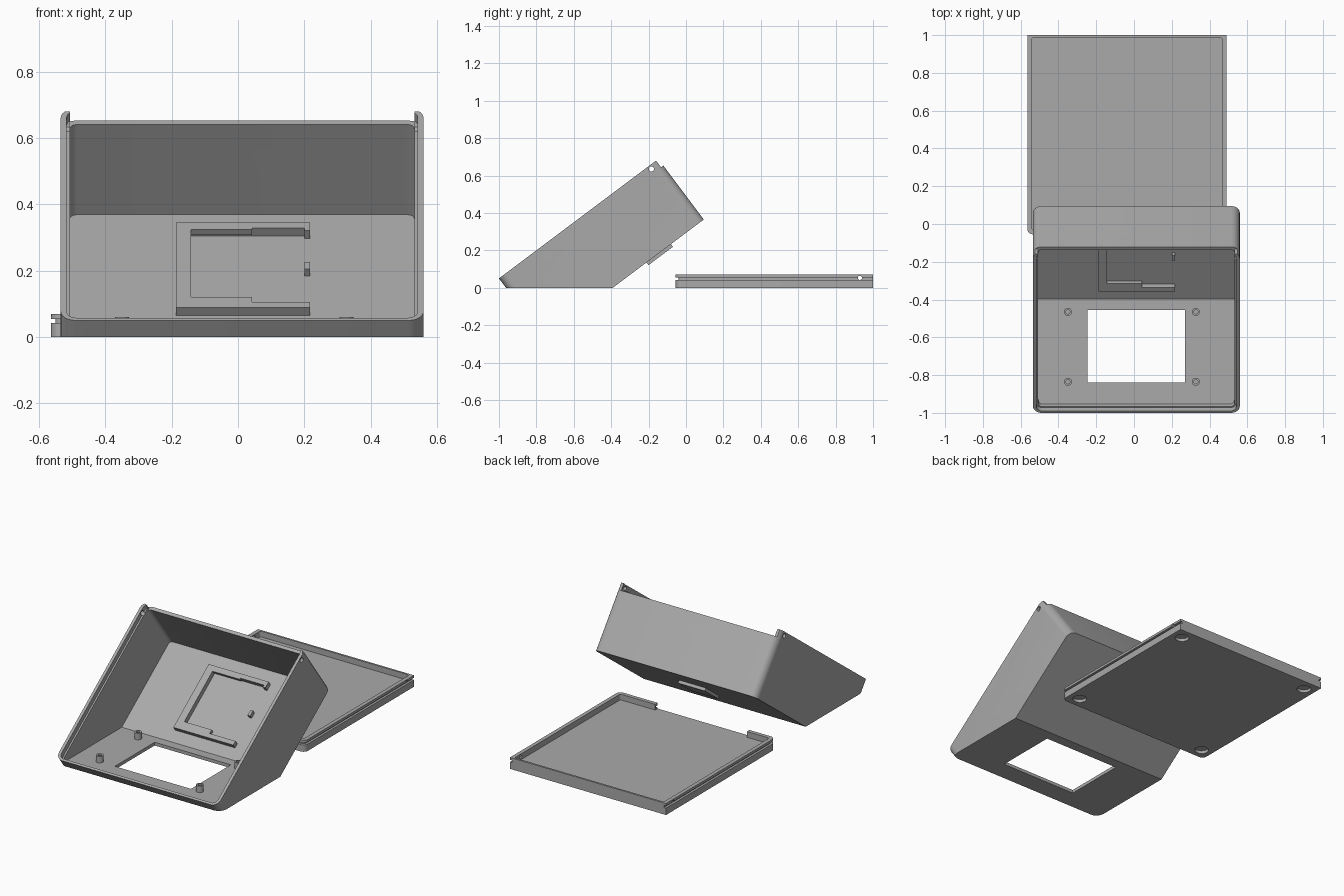
import bpy, bmesh, math
from mathutils import Matrix, Vector

if "Cube" in bpy.data.objects:
    bpy.data.objects.remove(bpy.data.objects["Cube"])

grey = bpy.data.materials.new("grey plastic")
grey.use_nodes = True
GREY = (0.4, 0.4, 0.4, 1)
grey.diffuse_color = GREY
grey.node_tree.nodes["Principled BSDF"].inputs["Base Color"].default_value = GREY

# Tilted frame of the case: x, u along the sloped panel, n out of it
CX = 0.0125
TILT = Matrix(((1, 0, 0, CX), (0, .8, -.6, .095), (0, .6, .8, .365), (0, 0, 0, 1)))
FLAT = Matrix.Identity(4)
# Frame for cutters that run along the panel (x, n, -u)
ALONG = TILT @ Matrix.Rotation(math.pi / 2, 4, "X")
SIDEWAYS = Matrix.Rotation(math.pi / 2, 4, "Y")


def prism(name, x, y, z, r=0.0, frame=FLAT, floor=None, steps=6):
    """Rounded-corner box given by (min, max) pairs, optionally trimmed at a floor height."""
    pts = []
    for i, (cx, cy) in enumerate(((x[1] - r, y[1] - r), (x[0] + r, y[1] - r),
                                  (x[0] + r, y[0] + r), (x[1] - r, y[0] + r))):
        for k in range(steps + 1 if r else 1):
            a = math.pi / 2 * (i + k / steps)
            pts.append((cx + r * math.cos(a), cy + r * math.sin(a), z[0]))
    bm = bmesh.new()
    base = bm.faces.new([bm.verts.new(p) for p in pts])
    top = bmesh.ops.extrude_face_region(bm, geom=[base])["geom"]
    bmesh.ops.translate(bm, vec=(0, 0, z[1] - z[0]),
                        verts=[v for v in top if isinstance(v, bmesh.types.BMVert)])
    bm.transform(frame)
    if floor is not None:
        bmesh.ops.bisect_plane(bm, geom=bm.verts[:] + bm.edges[:] + bm.faces[:],
                               plane_co=(0, 0, floor), plane_no=(0, 0, 1), clear_inner=True)
        bmesh.ops.holes_fill(bm, edges=[e for e in bm.edges if e.is_boundary])
    bmesh.ops.recalc_face_normals(bm, faces=bm.faces)
    mesh = bpy.data.meshes.new(name)
    bm.to_mesh(mesh)
    bm.free()
    mesh.materials.append(grey)
    obj = bpy.data.objects.new(name, mesh)
    bpy.context.collection.objects.link(obj)
    return obj


def disc(name, x, y, z, r, frame=FLAT):
    return prism(name, (x - r, x + r), (y - r, y + r), z, r * .999, frame)


def combine(obj, other, operation="DIFFERENCE"):
    mod = obj.modifiers.new("combine", "BOOLEAN")
    mod.operation, mod.solver, mod.object = operation, "EXACT", other
    bpy.context.view_layer.objects.active = obj
    bpy.ops.object.modifier_apply(modifier=mod.name)
    bpy.data.objects.remove(other)


def smooth(obj):
    bpy.ops.object.select_all(action="DESELECT")
    obj.select_set(True)
    bpy.context.view_layer.objects.active = obj
    bpy.ops.object.shade_smooth_by_angle(angle=math.radians(30))


# Case shell: tilted rounded box trimmed flat underneath, hollowed out
W, L, H = .5475, 1.065, .405
case = prism("case", (-W, W), (-L, 0), (0, H), .045, TILT, floor=0)
combine(case, prism("hollow", (-W + .028, W - .028), (-L + .02, -.02), (.02, .6), .02, TILT, floor=.02))
# Rebate around the open rim, for the lid rail
combine(case, prism("rebate", (-W + .018, W - .018), (-L + .013, -.013), (H - .03, .6), .03, TILT))
# Lowered back edge leaving two ears
combine(case, prism("back_step", (-.7, .7), (-.015, .1), (.36, .6), 0, TILT))
combine(case, prism("back_gap", (-W + .028, W - .028), (-.06, .1), (.36, .6), 0, TILT))
# Screen window, cable slot and ear holes
combine(case, prism("window", (-.245, .27), (-.84, -.455), (-.1, .1)))
combine(case, prism("slot", (-.043, .047), (.294, .339), (-.1, .1), .0224, ALONG))
combine(case, disc("ear_hole", -.635, -.185, (-1, 1), .014, SIDEWAYS))
smooth(case)

# Screw posts beside the window
for px in (-.35, .327):
    for py in (-.835, -.465):
        post = disc("screw_post", px, py, (.015, .06), .021)
        combine(post, disc("bore", px, py, (.03, .1), .011))
        smooth(post)

# Board holder on the inner slope
for name, x, u, n in (
        ("holder_upper_rail", (-.2, .205), (-.127, -.1), (.015, .05)),
        ("holder_lower_rail", (-.2, .205), (-.527, -.5), (.015, .05)),
        ("holder_side_rail", (-.2, -.155), (-.527, -.1), (.015, .05)),
        ("holder_upper_lip", (-.17, .03), (-.135, -.11), (.03, .05)),
        ("holder_lower_lip", (-.17, .03), (-.51, -.475), (.03, .05)),
        ("holder_upper_stop", (.188, .205), (-.14, -.12), (.015, .05)),
        ("holder_peg", (.188, .205), (-.327, -.292), (.015, .045)),
        ("outer_plate", (-.09, .09), (-.383, -.219), (-.018, .005))):
    prism(name, x, u, n, 0, TILT)

# Lid: slab, narrow neck and wider rail, hollowed into a tray
X0, X1, Y0, Y1 = -.565, .49, -.055, 1.0
lid = prism("lid", (X0, X1), (Y0, Y1 + .05), (0, .07), .03)
groove = prism("groove", (X0 - .1, X1 + .1), (Y0 - .1, Y1 + .2), (.042, .055))
combine(groove, prism("neck", (X0 + .014, X1 - .014), (Y0 + .014, Y1 + .3), (0, .1), .02))
combine(lid, groove)
combine(lid, prism("end_trim", (-1, 1), (Y1, 2), (-1, 1)))
combine(lid, prism("tray", (X0 + .024, X1 - .024), (Y0 + .024, Y1 - .012), (.035, .2), .012))
combine(lid, prism("lip_gap", (-.39, .23), (Y0 - .1, Y0 + .06), (.035, .2)))
combine(lid, disc("hinge_hole", -.053, .93, (-1, 1), .011, SIDEWAYS))
# Round foot recesses under the corners
for fx in (X0 + .07, X1 - .07):
    for fy in (Y0 + .07, Y1 - .07):
        combine(lid, disc("foot_recess", fx, fy, (-.1, .018), .04))
smooth(lid)
